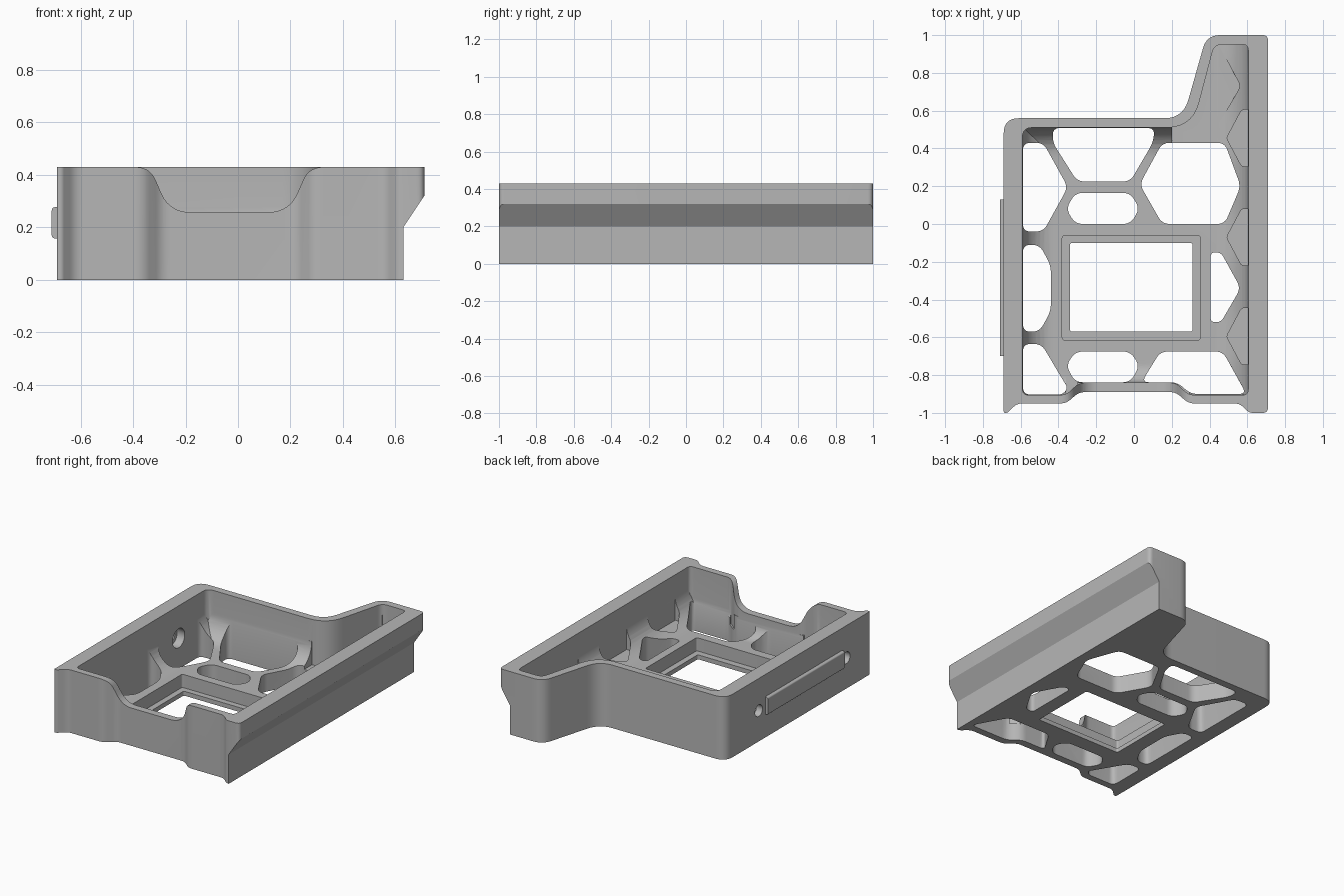
import bpy, bmesh, math
from mathutils import Vector

cube = bpy.data.objects.get("Cube")
if cube:
    bpy.data.objects.remove(cube, do_unlink=True)

grey = bpy.data.materials.new("matte grey")
grey.use_nodes = True
grey.diffuse_color = (0.47, 0.47, 0.47, 1)
grey.node_tree.nodes["Principled BSDF"].inputs["Base Color"].default_value = (0.47, 0.47, 0.47, 1)

FLOOR, TOP = 0.12, 0.43


def rounded(points, default=0.0, steps=7):
    """Round the corners of an outline; a third value sets how far a corner is cut back."""
    out, n = [], len(points)
    for i, p in enumerate(points):
        c = Vector(p[:2])
        a = Vector(points[i - 1][:2]) - c
        b = Vector(points[(i + 1) % n][:2]) - c
        d = p[2] if len(p) > 2 else default
        d = min(d, a.length * 0.48, b.length * 0.48)
        if d <= 0:
            out.append(c)
            continue
        start, end = c + a.normalized() * d, c + b.normalized() * d
        for k in range(steps + 1):
            t = k / steps
            out.append(start * (1 - t) ** 2 + c * 2 * t * (1 - t) + end * t * t)
    return out


def prism(name, outline, axis, low, high):
    """Extrude a flat outline along an axis."""
    place = {"X": lambda p, h: (h, p[0], p[1]),
             "Y": lambda p, h: (p[0], h, p[1]),
             "Z": lambda p, h: (p[0], p[1], h)}[axis]
    bm = bmesh.new()
    bottom = bm.faces.new([bm.verts.new(place(p, low)) for p in outline])
    grown = bmesh.ops.extrude_face_region(bm, geom=[bottom])["geom"]
    shift = Vector(place((0, 0), high - low))
    bmesh.ops.translate(bm, vec=shift, verts=[v for v in grown if isinstance(v, bmesh.types.BMVert)])
    bmesh.ops.recalc_face_normals(bm, faces=bm.faces)
    mesh = bpy.data.meshes.new(name)
    bm.to_mesh(mesh)
    bm.free()
    mesh.materials.append(grey)
    obj = bpy.data.objects.new(name, mesh)
    bpy.context.collection.objects.link(obj)
    return obj


def combine(target, tool, operation="DIFFERENCE"):
    mod = target.modifiers.new("shape", "BOOLEAN")
    mod.object, mod.operation, mod.solver = tool, operation, "EXACT"
    bpy.context.view_layer.objects.active = target
    bpy.ops.object.modifier_apply(modifier=mod.name)
    bpy.data.objects.remove(tool, do_unlink=True)


def box(x0, x1, y0, y1):
    return [(x0, y0), (x1, y0), (x1, y1), (x0, y1)]


def circle(cy, cz, r, n=28):
    return [(cy + r * math.cos(math.tau * i / n), cz + r * math.sin(math.tau * i / n)) for i in range(n)]


# Outer body of the tray
body = prism("tray", rounded([
    (-0.69, -1, 0.01), (-0.69, 0.56, 0.08), (0.26, 0.56, 0.1), (0.385, 1, 0.07),
    (0.71, 1, 0.03), (0.71, -1, 0.03), (0.61, -1, 0.02), (0.56, -0.95, 0.03),
    (0.29, -0.95, 0.03), (0.22, -0.89, 0.03), (-0.29, -0.89, 0.03),
    (-0.36, -0.95, 0.03), (-0.62, -0.95, 0.03), (-0.67, -1, 0.015)]), "Z", 0, TOP)

# Undercut below the side flange
combine(body, prism("undercut", [(0.63, -0.1), (0.63, 0.2), (0.71, 0.32), (0.8, 0.32), (0.8, -0.1)],
                    "Y", -1.1, 1.1))

# Inner cavity
combine(body, prism("cavity", rounded([
    (-0.59, -0.905, 0.03), (-0.59, 0.51, 0.05), (0.31, 0.51, 0.14), (0.425, 0.95, 0.04),
    (0.605, 0.95, 0.03), (0.605, -0.905, 0.03), (0.29, -0.905, 0.03),
    (0.22, -0.84, 0.03), (-0.29, -0.84, 0.03), (-0.36, -0.905, 0.03)]), "Z", FLOOR, 1))


# Curved gussets where the floor meets the walls
def gusset(wall, direction, r, axis, low, high):
    section = [(-0.012, FLOOR - 0.02), (r, FLOOR - 0.02)]
    for k in range(11):
        a = math.pi / 2 * k / 10
        section.append((r - r * math.sin(a), FLOOR + r - r * math.cos(a)))
    section.append((-0.012, FLOOR + r))
    combine(body, prism("gusset", [(wall + direction * u, z) for u, z in section], axis, low, high), "UNION")


gusset(-0.59, 1, 0.17, "Y", -0.915, 0.52)
gusset(0.605, -1, 0.17, "Y", -0.915, 0.96)
gusset(0.51, -1, 0.16, "X", -0.6, 0.2)
gusset(-0.905, 1, 0.1, "X", -0.6, -0.36)
gusset(-0.84, 1, 0.1, "X", -0.3, 0.23)
gusset(-0.905, 1, 0.1, "X", 0.29, 0.61)

# Honeycomb openings through the floor
openings = [
    [(-0.588, 0.43), (-0.48, 0.43), (-0.35, 0.195), (-0.48, -0.04), (-0.588, -0.04)],
    [(-0.588, -0.11), (-0.5, -0.11), (-0.44, -0.22), (-0.44, -0.46), (-0.5, -0.57), (-0.588, -0.57)],
    [(-0.588, -0.635), (-0.49, -0.635), (-0.35, -0.87), (-0.38, -0.903), (-0.588, -0.903)],
    [(-0.43, 0.508), (0.11, 0.508), (0.1, 0.43), (-0.02, 0.225), (-0.3, 0.225), (-0.43, 0.43)],
    [(-0.36, 0.08), (-0.31, 0.165), (-0.02, 0.165), (0.03, 0.08), (-0.02, 0), (-0.31, 0)],
    [(0.03, 0.21), (0.15, 0.43), (0.48, 0.43), (0.565, 0.2), (0.48, 0), (0.15, 0)],
    [(0.405, -0.15), (0.46, -0.15), (0.565, -0.34), (0.46, -0.52), (0.405, -0.52)],
    [(-0.36, -0.75), (-0.31, -0.675), (-0.02, -0.675), (0.03, -0.75), (-0.02, -0.838), (-0.31, -0.838)],
    [(0.14, -0.675), (0.47, -0.675), (0.595, -0.9), (0.3, -0.9), (0.23, -0.838), (0.04, -0.838)],
]
for shape in openings:
    combine(body, prism("opening", rounded(shape, 0.04), "Z", -0.1, 0.36))

# Pockets in the gusset along the flange side
for y in (0.455, -0.07, -0.595):
    shape = [(0.603, y + 0.15), (0.57, y + 0.15, 0.02), (0.49, y, 0.015), (0.57, y - 0.15, 0.02), (0.603, y - 0.15)]
    combine(body, prism("pocket", rounded(shape), "Z", FLOOR + 0.001, 0.36))
combine(body, prism("arm_pocket", rounded([(0.43, 0.945), (0.45, 0.945), (0.565, 0.73, 0.03), (0.43, 0.5)]),
                    "Z", FLOOR + 0.001, 0.36))

# Window with a recessed ledge
combine(body, prism("window_recess", rounded(box(-0.38, 0.35, -0.615, -0.06), 0.015), "Z", 0.03, 0.3))
combine(body, prism("window", rounded(box(-0.34, 0.31, -0.57, -0.10), 0.015), "Z", -0.1, 0.3))

# Lowered section of the front wall
combine(body, prism("front_dip", rounded([
    (-0.6, 0.6), (-0.6, TOP), (-0.335, TOP, 0.055), (-0.262, 0.258, 0.08),
    (0.195, 0.258, 0.08), (0.27, TOP, 0.055), (0.5, TOP), (0.5, 0.6)]), "Y", -1.1, -0.8))

# Screw holes in the left-hand wall
for y in (0.2, -0.745):
    combine(body, prism("screw_hole", circle(y, 0.21, 0.04), "X", -0.8, -0.5))
    combine(body, prism("screw_recess", circle(y, 0.21, 0.065), "X", -0.645, -0.45))

# Raised pad between the screw holes
pad = prism("side_pad", rounded([(-0.68, 0.155), (-0.68, 0.28), (-0.71, 0.275, 0.01), (-0.71, 0.16, 0.01)]),
            "Y", -0.70, 0.13)

for obj in (body, pad):
    bpy.ops.object.select_all(action="DESELECT")
    obj.select_set(True)
    bpy.context.view_layer.objects.active = obj
    bpy.ops.object.shade_smooth_by_angle(angle=math.radians(30))
